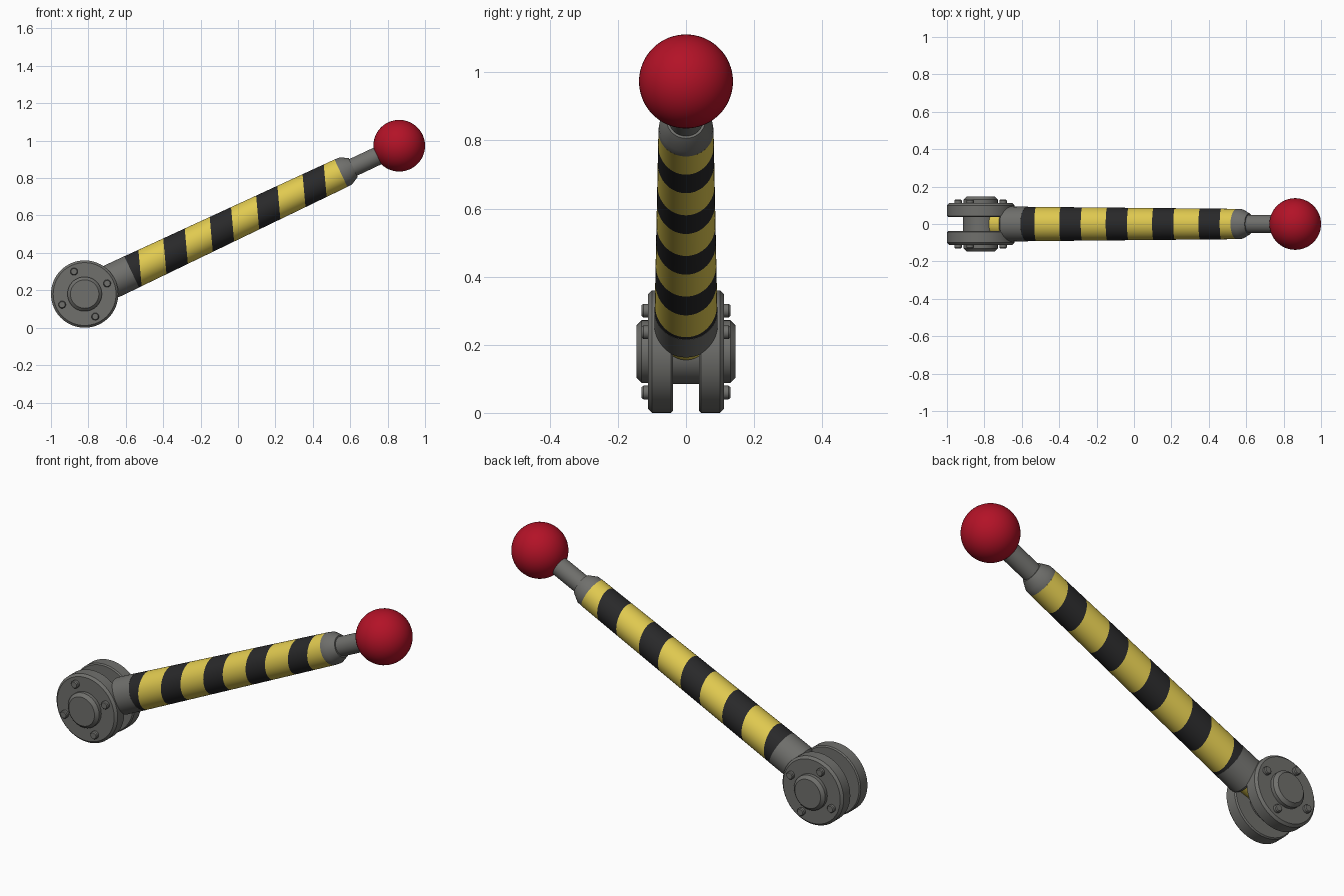
import bpy, bmesh, math
from mathutils import Vector, Matrix

if "Cube" in bpy.data.objects:
    bpy.data.objects.remove(bpy.data.objects["Cube"])

def material(name, rgb):
    m = bpy.data.materials.new(name)
    m.diffuse_color = (*rgb, 1)
    m.use_nodes = True
    m.node_tree.nodes["Principled BSDF"].inputs["Base Color"].default_value = m.diffuse_color
    return m

GREY = material("grey metal", (0.16, 0.16, 0.15))
YELLOW = material("warning yellow", (0.75, 0.59, 0.08))
BLACK = material("stripe black", (0.022, 0.022, 0.023))
RED = material("knob red", (0.45, 0.006, 0.02))

PIVOT = Vector((-0.82, 0, 0.18))
KNOB = Vector((0.862, 0, 0.973))
AXIS = (KNOB - PIVOT).normalized()
ANGLE = math.atan2(AXIS.z, AXIS.x)

def lathe_mesh(profile, origin, direction, n):
    """Revolve (distance, radius) points round a direction."""
    bm = bmesh.new()
    rings = [[bm.verts.new((r * math.cos(2 * math.pi * i / n), r * math.sin(2 * math.pi * i / n), d))
              for i in range(n)] for d, r in profile]
    for a, b in zip(rings, rings[1:]):
        for i in range(n):
            j = (i + 1) % n
            bm.faces.new((a[i], a[j], b[j], b[i]))
    bmesh.ops.remove_doubles(bm, verts=bm.verts, dist=1e-5)
    rot = Vector(direction).to_track_quat('Z', 'Y').to_matrix().to_4x4()
    bm.transform(Matrix.Translation(origin) @ rot)
    return bm

def finish(name, bm, mats):
    bmesh.ops.recalc_face_normals(bm, faces=bm.faces)
    for f in bm.faces:
        f.smooth = True
    for e in bm.edges:
        e.smooth = e.calc_face_angle(0) < math.radians(30)
    me = bpy.data.meshes.new(name)
    bm.to_mesh(me)
    bm.free()
    for m in mats:
        me.materials.append(m)
    ob = bpy.data.objects.new(name, me)
    bpy.context.collection.objects.link(ob)
    return ob

def lathe(name, profile, origin, direction, mat, n=48):
    return finish(name, lathe_mesh(profile, origin, direction, n), [mat])

# pivot discs, hub caps and bolts on both sides
for side, y in (("front", -1), ("back", 1)):
    d = (0, y, 0)
    lathe(side + "_pivot_disc", [(0.038, 0), (0.038, 0.174), (0.044, 0.18), (0.1, 0.18),
                                 (0.112, 0.168), (0.112, 0)], PIVOT, d, GREY, 64)
    lathe(side + "_hub_cap", [(0.1, 0), (0.1, 0.092), (0.13, 0.092), (0.146, 0.076),
                              (0.146, 0)], PIVOT, d, GREY)
    for k in range(4):
        a = ANGLE + k * math.pi / 2
        pos = PIVOT + 0.133 * Vector((math.cos(a), 0, math.sin(a)))
        lathe(f"{side}_bolt_{k + 1}", [(0.1, 0), (0.1, 0.02), (0.125, 0.02), (0.13, 0.016),
                                       (0.13, 0)], pos, d, GREY, 20)

# axle between the discs
lathe("axle", [(-0.06, 0), (-0.06, 0.095), (0.06, 0.095), (0.06, 0)], PIVOT, (0, 1, 0), GREY)

# arm core showing between the discs
lathe("arm_core", [(0.08, 0), (0.08, 0.065), (0.17, 0.075), (0.17, 0)], PIVOT, AXIS, YELLOW)

# grey sleeve at the foot of the arm
lathe("arm_sleeve", [(0.145, 0), (0.145, 0.08), (0.157, 0.093), (0.278, 0.0925), (0.278, 0)],
      PIVOT, AXIS, GREY)

# striped arm: cut by nearly upright planes, every other band is black
START, END = 0.278, 1.515
bm = lathe_mesh([(START, 0.092), (END, 0.081)], PIVOT, AXIS, 64)
normal = Vector((1, 0, 0.09))
bands = [(-0.639 + 0.248 * k, -0.524 + 0.2475 * k) for k in range(5)]
values = []
for band in bands:
    pair = []
    for x in band:
        co = PIVOT + AXIS * ((x - PIVOT.x) / AXIS.x)
        bmesh.ops.bisect_plane(bm, geom=bm.verts[:] + bm.edges[:] + bm.faces[:],
                               dist=1e-5, plane_co=co, plane_no=normal)
        pair.append(co.dot(normal))
    values.append(pair)
for f in bm.faces:
    u = f.calc_center_median().dot(normal)
    f.material_index = int(any(a < u < b for a, b in values))
finish("striped_arm", bm, [YELLOW, BLACK])

# end collar, rod and ball knob
lathe("end_collar", [(END, 0), (END, 0.081), (1.545, 0.079), (1.587, 0.056), (1.587, 0)],
      PIVOT, AXIS, GREY)
lathe("knob_rod", [(1.56, 0), (1.56, 0.049), (1.8, 0.049), (1.8, 0)], PIVOT, AXIS, GREY)
R = 0.138
lathe("ball_knob", [(-R * math.cos(math.pi * i / 32), R * math.sin(math.pi * i / 32))
                    for i in range(33)], KNOB, AXIS, RED, 64)
